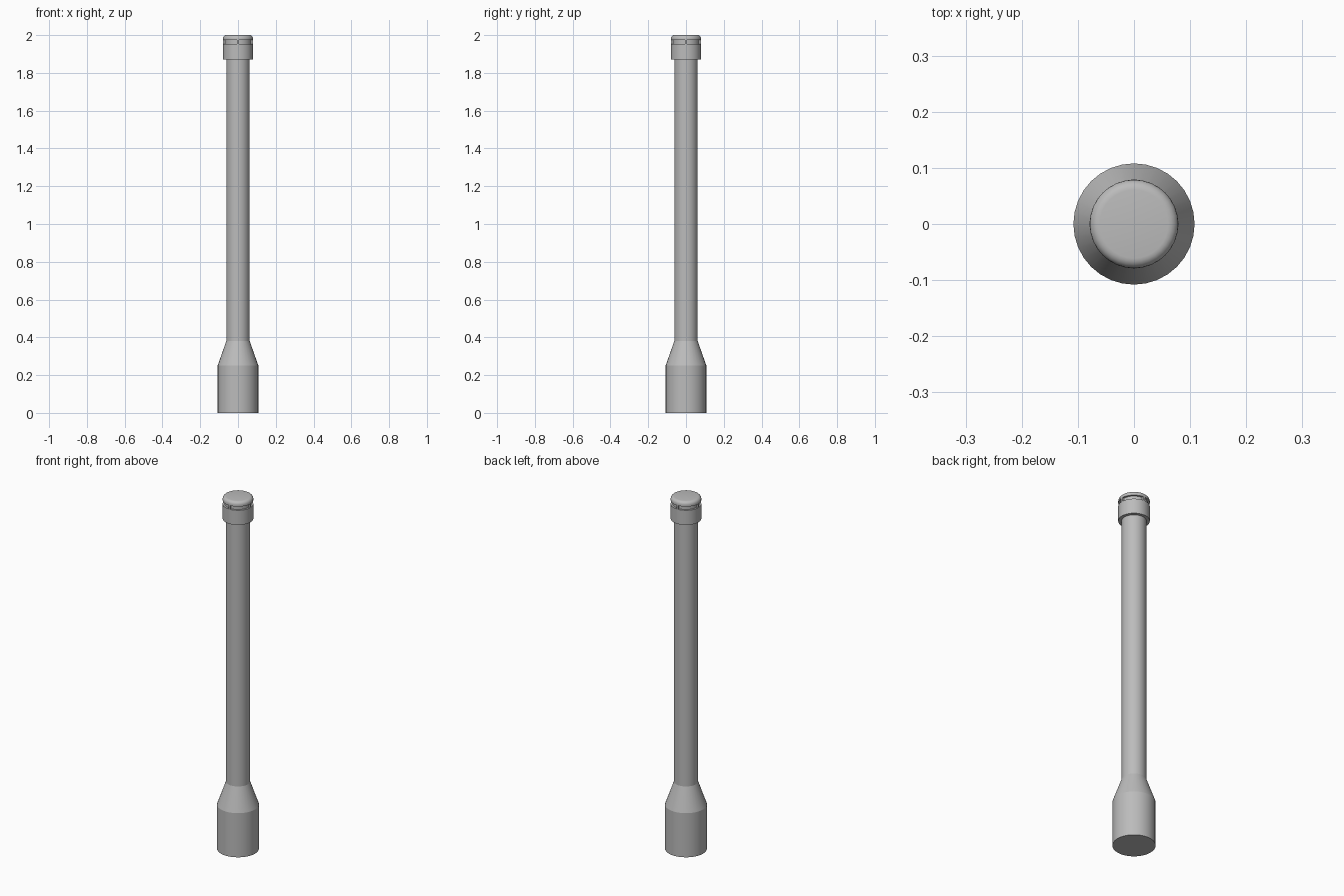
import bpy, bmesh
from math import cos, sin, pi, radians

cube = bpy.data.objects.get("Cube")
if cube:
    bpy.data.objects.remove(cube)

GREY = (0.5, 0.5, 0.5, 1)
metal = bpy.data.materials.new("grey metal")
metal.use_nodes = True
metal.diffuse_color = GREY
metal.node_tree.nodes["Principled BSDF"].inputs["Base Color"].default_value = GREY

SIDES = 32


def finish(name, bm, angle=30):
    bmesh.ops.recalc_face_normals(bm, faces=bm.faces)
    mesh = bpy.data.meshes.new(name)
    bm.to_mesh(mesh)
    bm.free()
    mesh.materials.append(metal)
    obj = bpy.data.objects.new(name, mesh)
    bpy.context.collection.objects.link(obj)
    bpy.ops.object.select_all(action="DESELECT")
    obj.select_set(True)
    bpy.context.view_layer.objects.active = obj
    bpy.ops.object.shade_smooth_by_angle(angle=radians(angle))
    return obj


def lathe(name, profile, angle=30):
    """Closed round part from (radius, height) pairs, bottom to top."""
    bm = bmesh.new()
    rings = [[bm.verts.new((r * cos(2 * pi * i / SIDES), r * sin(2 * pi * i / SIDES), z))
              for i in range(SIDES)] for r, z in profile]
    for low, high in zip(rings, rings[1:]):
        for i in range(SIDES):
            j = (i + 1) % SIDES
            bm.faces.new((low[i], low[j], high[j], high[i]))
    bm.faces.new(rings[0])
    bm.faces.new(rings[-1])
    return finish(name, bm, angle)


# Wide base tapering into the post
lathe("base", [(0.108, 0), (0.108, 0.25), (0.062, 0.38)], 15)
lathe("post", [(0.062, 0.37), (0.062, 1.88)])

# Head: collar, recessed core behind the slots, rounded cap
HEAD, CORE, SLOT_LOW, SLOT_HIGH = 0.079, 0.069, 1.953, 1.974
lathe("collar", [(HEAD, 1.87), (HEAD, SLOT_LOW)])
lathe("slot_core", [(CORE, SLOT_LOW - 0.01), (CORE, SLOT_HIGH + 0.005)])
ROUND = 0.018
dome = [(HEAD - ROUND + ROUND * cos(a), 2 - ROUND + ROUND * sin(a))
        for a in (pi / 2 * k / 5 for k in range(6))]
lathe("cap", [(HEAD, SLOT_HIGH)] + dome)

# Four narrow ribs separating the slots
ribs = bmesh.new()
for k in range(4):
    a = k * pi / 2
    rib = bmesh.ops.create_cube(ribs, size=1)["verts"]
    for v in rib:
        x, y = CORE + (v.co.x + 0.5) * (HEAD - CORE), v.co.y * 0.01
        v.co = (x * cos(a) - y * sin(a), x * sin(a) + y * cos(a),
                SLOT_LOW + (v.co.z + 0.5) * (SLOT_HIGH - SLOT_LOW))
finish("slot_ribs", ribs)
